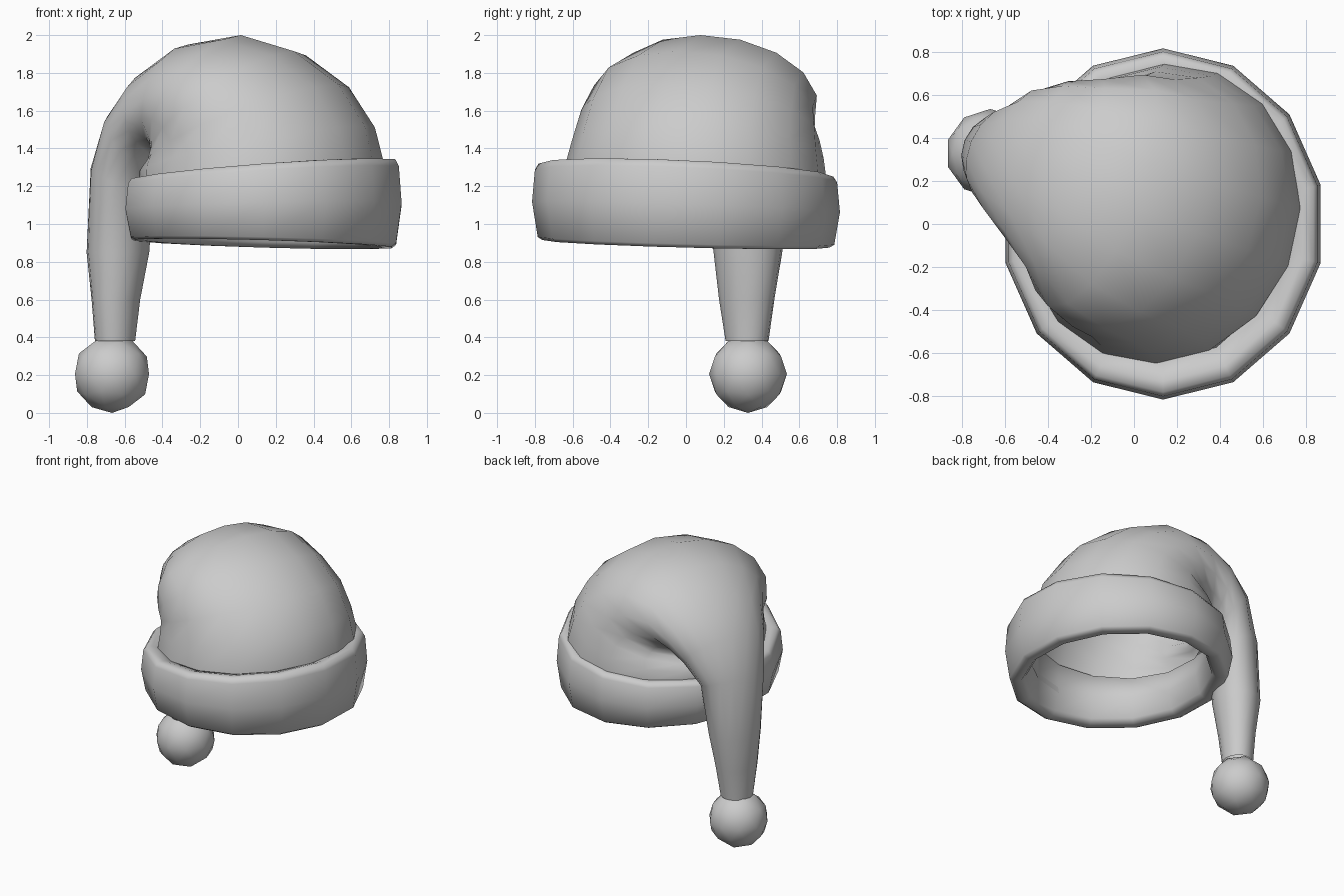
import bpy, bmesh
from math import sin, cos, pi
from mathutils import Vector

cube = bpy.data.objects.get("Cube")
if cube:
    bpy.data.objects.remove(cube, do_unlink=True)

CAP_SIDES = 16
BRIM_SIDES = 14
CENTRE = Vector((0.135, 0, 0))
ALONG = Vector((-0.924, 0.38, 0)).normalized()   # direction the tail hangs
ACROSS = Vector((0.38, 0.924, 0)).normalized()

grey = bpy.data.materials.new("light_grey")
grey.use_nodes = True
colour = (0.6, 0.6, 0.6, 1)
grey.diffuse_color = colour
grey.node_tree.nodes["Principled BSDF"].inputs["Base Color"].default_value = colour


def finish(bm, name):
    bmesh.ops.recalc_face_normals(bm, faces=bm.faces)
    for f in bm.faces:
        f.smooth = True
    mesh = bpy.data.meshes.new(name)
    bm.to_mesh(mesh)
    bm.free()
    mesh.materials.append(grey)
    obj = bpy.data.objects.new(name, mesh)
    bpy.context.collection.objects.link(obj)
    return obj


def loft(name, rings, closed=False):
    bm = bmesh.new()
    rows = [[bm.verts.new(p) for p in ring] for ring in rings]
    pairs = list(zip(rows, rows[1:]))
    if closed:
        pairs.append((rows[-1], rows[0]))
    for a, b in pairs:
        for i in range(len(a)):
            j = (i + 1) % len(a)
            bm.faces.new((a[i], a[j], b[j], b[i]))
    return finish(bm, name)


def cap_ring(ou, oz, iu, iz, half, shift):
    outer = CENTRE + ALONG * ou + Vector((0, 0, oz))
    inner = CENTRE + ALONG * iu + Vector((0, 0, iz))
    mid = (outer + inner) / 2 + ACROSS * shift
    arm = (outer - inner) / 2
    angles = [2 * pi * i / CAP_SIDES for i in range(CAP_SIDES)]
    return [mid + arm * cos(t) + ACROSS * half * sin(t) for t in angles]


# Cap and drooping tail: outer edge, inner edge, half width, sideways shift
cap_rows = [
    (-.62, 1.08, .65, 1.06, .705, .04),
    (-.61, 1.33, .67, 1.19, .705, .04),
    (-.56, 1.52, .67, 1.27, .675, .045),
    (-.41, 1.74, .62, 1.31, .65, .04),
    (-.165, 1.915, .58, 1.33, .62, .02),
    (.14, 2.0, .56, 1.36, .58, .025),
    (.45, 1.95, .58, 1.38, .47, .045),
    (.70, 1.79, .62, 1.36, .39, .055),
    (.87, 1.58, .645, 1.31, .32, .045),
    (.97, 1.30, .66, 1.18, .235, .015),
    (1.0, .85, .675, .85, .185, .01),
    (.97, .60, .72, .60, .15, 0),
    (.955, .38, .745, .38, .115, 0),
]
loft("cap_with_tail", [cap_ring(*row) for row in cap_rows])


# Rolled brim: rounded section swept round a slightly tilted oval
def brim_ring(inset, t):
    points = []
    for i in range(BRIM_SIDES):
        angle = 2 * pi * i / BRIM_SIDES - pi / 2
        c, s = cos(angle), sin(angle)
        low = .895 - .02 * c - .02 * s
        high = 1.285 + .052 * c - .035 * s
        points.append(CENTRE + Vector(((.75 - inset) * c, (.815 - inset) * s,
                                       low + (high - low) * t)))
    return points


section = [(.14, .08), (.11, 0), (.055, 0), (.03, .04), (0, .5), (.015, .92),
           (.035, 1), (.085, 1), (.18, .92), (.17, .5)]
loft("brim", [brim_ring(*p) for p in section], closed=True)

# Bobble at the tip of the tail
bm = bmesh.new()
bmesh.ops.create_icosphere(bm, subdivisions=2, radius=.206)
finish(bm, "bobble").location = (-.667, .328, .206)
